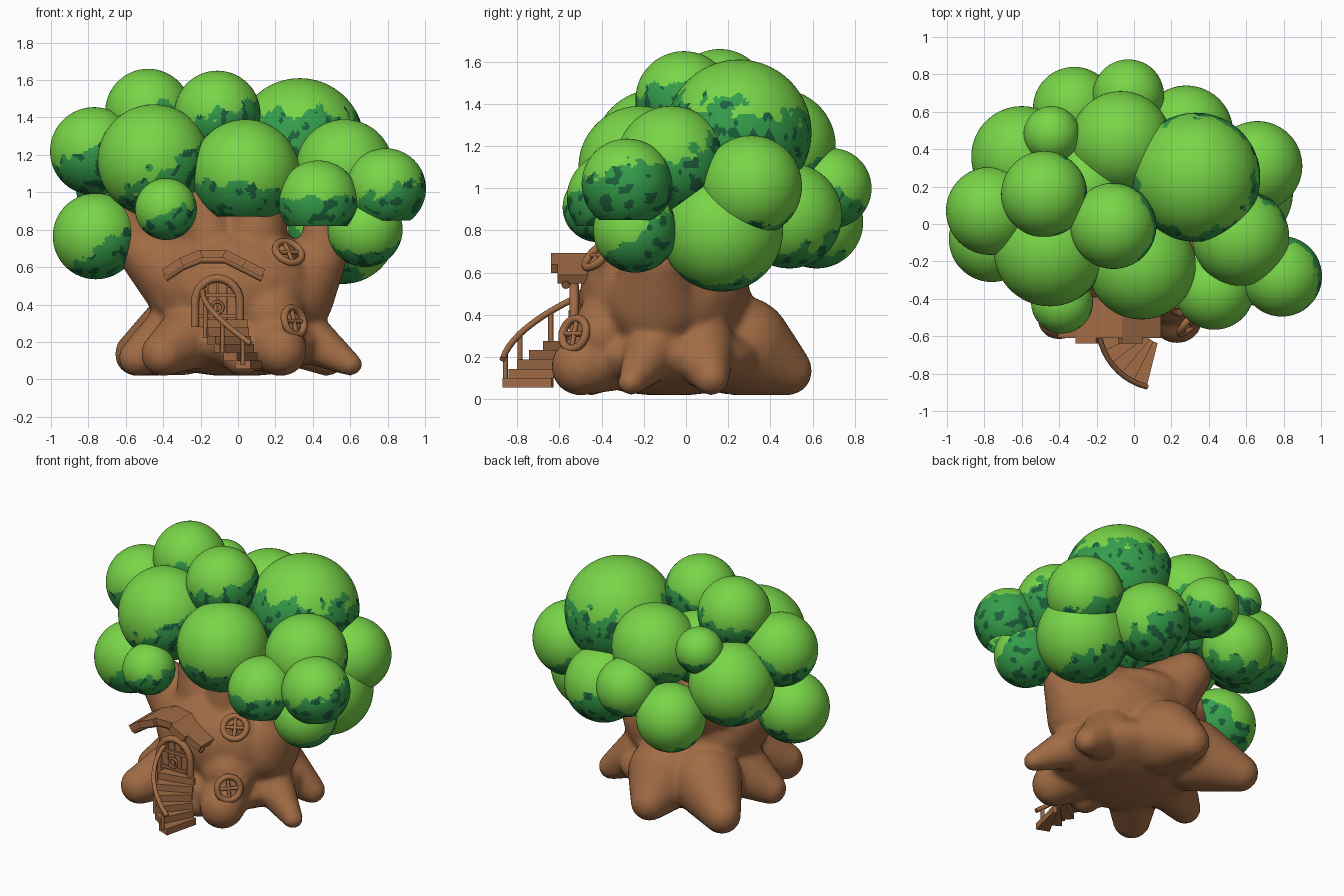
import bpy, bmesh, math
from mathutils import Vector, Matrix, noise

if "Cube" in bpy.data.objects:
    bpy.data.objects.remove(bpy.data.objects["Cube"])


def material(name, rgb):
    m = bpy.data.materials.new(name)
    m.use_nodes = True
    m.diffuse_color = (*rgb, 1)
    m.node_tree.nodes["Principled BSDF"].inputs["Base Color"].default_value = (*rgb, 1)
    return m


BARK = material("bark_brown", (0.36, 0.15, 0.06))
LEAVES = [material("leaf_light_green", (0.19, 0.67, 0.065)),
          material("leaf_mid_green", (0.035, 0.34, 0.07)),
          material("leaf_dark_green", (0.012, 0.12, 0.045))]


def finish(name, bm, mats, smooth=True):
    me = bpy.data.meshes.new(name)
    bm.to_mesh(me)
    bm.free()
    for m in mats:
        me.materials.append(m)
    for p in me.polygons:
        p.use_smooth = smooth
    ob = bpy.data.objects.new(name, me)
    bpy.context.collection.objects.link(ob)
    return ob


def ball(bm, centre, radii):
    mat = Matrix.Translation(centre) @ Matrix.Diagonal((*radii, 1))
    bmesh.ops.create_icosphere(bm, subdivisions=3, radius=1, matrix=mat)


def limb(bm, start, r0, end, r1, count=8):
    a, b = Vector(start), Vector(end)
    for i in range(count):
        t = i / (count - 1)
        ball(bm, a.lerp(b, t), [r0 + (r1 - r0) * t] * 3)


def tube(name, points, radius, cyclic=False):
    cu = bpy.data.curves.new(name, "CURVE")
    cu.dimensions = "3D"
    cu.bevel_depth = radius
    cu.bevel_resolution = 2
    cu.use_fill_caps = True
    sp = cu.splines.new("POLY")
    sp.points.add(len(points) - 1)
    for p, co in zip(sp.points, points):
        p.co = (*co, 1)
    sp.use_cyclic_u = cyclic
    cu.materials.append(BARK)
    ob = bpy.data.objects.new(name, cu)
    bpy.context.collection.objects.link(ob)


def box(name, centre, size, roll=0):
    bm = bmesh.new()
    mat = (Matrix.Translation(centre) @ Matrix.Rotation(roll, 4, "Y")
           @ Matrix.Diagonal((*size, 1)))
    bmesh.ops.create_cube(bm, size=1, matrix=mat)
    finish(name, bm, [BARK], False)


# Trunk: swollen body, spreading roots and branch stubs fused together
bm = bmesh.new()
ball(bm, (0, -0.08, 0.2), (0.49, 0.46, 0.19))
ball(bm, (0, -0.1, 0.48), (0.48, 0.41, 0.36))
ball(bm, (-0.06, -0.05, 0.64), (0.4, 0.36, 0.16))
roots = [(-0.54, 0.38, 0.23, 0.12), (-0.06, 0.48, 0.24, 0.12), (0.48, 0.12, 0.17, 0.085),
         (0.6, -0.26, 0.15, 0.065), (-0.4, -0.5, 0.19, 0.12), (-0.54, -0.15, 0.2, 0.1),
         (0.23, -0.5, 0.2, 0.14), (0.02, -0.45, 0.16, 0.1)]
for x, y, thick, thin in roots:
    limb(bm, (x * 0.55, y * 0.55, 0.25), thick, (x, y, thin + 0.015), thin)
limb(bm, (0.18, -0.35, 0.34), 0.18, (0.25, -0.4, 0.3), 0.12, 4)
limb(bm, (-0.25, -0.1, 0.5), 0.25, (-0.53, -0.1, 0.7), 0.13)
limb(bm, (-0.53, -0.1, 0.7), 0.13, (-0.62, -0.1, 0.85), 0.1)
limb(bm, (0.28, -0.14, 0.46), 0.24, (0.44, -0.14, 0.64), 0.14)
limb(bm, (0.44, -0.14, 0.64), 0.14, (0.45, -0.16, 0.9), 0.075)
limb(bm, (-0.12, -0.2, 0.62), 0.18, (-0.19, -0.22, 0.95), 0.09)
limb(bm, (0.08, -0.2, 0.62), 0.19, (0.12, -0.2, 1.0), 0.14)
limb(bm, (-0.1, 0.02, 0.6), 0.26, (-0.25, 0.22, 0.8), 0.15)
limb(bm, (0.2, -0.3, 0.63), 0.12, (0.24, -0.34, 0.66), 0.08, 3)
for v in bm.verts:
    v.co.z = max(v.co.z, 0.02)
trunk = finish("trunk", bm, [BARK])
rm = trunk.modifiers.new("fuse", "REMESH")
rm.mode = "VOXEL"
rm.voxel_size = 0.02
rm.use_smooth_shade = True
sm = trunk.modifiers.new("soften", "SMOOTH")
sm.factor = 0.5
sm.iterations = 6

# Foliage: x, y, z, radius, x and y lean of the dark patch, where it starts
clumps = [
    (-0.48, 0.16, 1.43, 0.23, 0.2, 0, -0.1), (-0.11, -0.01, 1.42, 0.23, 0.3, 0.1, -0.1),
    (0.33, 0.25, 1.265, 0.345, 0, -0.1, -0.35), (-0.45, -0.14, 1.17, 0.3, 0.7, 0, 0.2),
    (0.04, -0.22, 1.1, 0.29, 0, 0, 0.2), (-0.77, 0.07, 1.22, 0.235, 0.4, 0, -0.1),
    (-0.76, -0.08, 0.765, 0.23, 0.7, 0, 0.25), (-0.385, -0.42, 0.91, 0.165, 0.4, 0, 0.2),
    (0.43, -0.35, 0.955, 0.215, 0, 0, 0), (0.79, -0.28, 1.02, 0.215, 0.4, 0.2, -0.1),
    (0.68, -0.24, 0.8, 0.2, 0, 0.7, 0.1), (0.56, 0.17, 0.8, 0.29, -0.6, 0, 0.5),
    (0.66, 0.31, 1.01, 0.24, -0.5, 0, 0.4), (0.57, -0.07, 1.13, 0.26, 0, 0.8, 0.1),
    (-0.07, 0.44, 1.2, 0.27, 0, 0, 0.3), (-0.03, 0.69, 1.0, 0.19, 0.2, -0.3, 0.2),
    (-0.32, 0.62, 0.84, 0.22, 0, -0.5, 0.4), (0.28, 0.49, 0.87, 0.25, -0.5, 0.3, 0.3),
    (-0.6, 0.36, 1.05, 0.27, 0, -0.3, 0.3), (-0.44, 0.48, 1.28, 0.15, 0, 0, 0.3),
    (-0.25, 0.2, 1.15, 0.24, 0, 0, 0.3)]
flat_bottoms = {4: 0.87, 8: 0.82, 9: 0.85}
for i, (x, y, z, r, lean_x, lean_y, start) in enumerate(clumps):
    centre = Vector((x, y, z))
    bm = bmesh.new()
    bmesh.ops.create_icosphere(bm, subdivisions=5, radius=r,
                               matrix=Matrix.Translation(centre))
    if i in flat_bottoms:
        bmesh.ops.bisect_plane(bm, geom=bm.verts[:] + bm.edges[:] + bm.faces[:],
                               plane_co=(0, 0, flat_bottoms[i]), plane_no=(0, 0, -1),
                               clear_outer=True)
    dark = Vector((lean_x, lean_y, -1)).normalized()
    for f in bm.faces:
        p = f.calc_center_median()
        depth = (p - centre).normalized().dot(dark) - start
        blotch = depth + 0.3 * noise.noise(p * 15) + 0.06 * noise.noise(p * 36)
        if blotch > 0:
            spots = noise.noise(p * 19 + dark * 9) + 0.15 * depth
            f.material_index = 2 if spots > 0.3 else 1
    finish("leaf_clump_%02d" % (i + 1), bm, LEAVES)

# Arched door of planks, with frame and straps
DX, DY = -0.11, -0.53
for i in range(4):
    off = (i - 1.5) * 0.05
    top = 0.41 + math.sqrt(0.11 ** 2 - off ** 2)
    box("door_plank", (DX + off, DY + 0.03, (top + 0.28) / 2), (0.046, 0.06, top - 0.28))
arch = [(DX - 0.12, DY, 0.28)]
for i in range(13):
    a = math.pi * (1 - i / 12)
    arch.append((DX + 0.12 * math.cos(a), DY, 0.41 + 0.13 * math.sin(a)))
arch.append((DX + 0.12, DY, 0.28))
tube("door_frame", arch, 0.022)
for z in (0.34, 0.45):
    box("door_strap", (DX, DY - 0.004, z), (0.2, 0.02, 0.02))


def ring(name, centre, normal, radius, thick):
    q = Vector(normal).to_track_quat("Z", "Y")
    pts = []
    for i in range(20):
        a = i * math.tau / 20
        pts.append(Vector(centre) + q @ Vector((radius * math.cos(a), radius * math.sin(a), 0)))
    tube(name, pts, thick, True)
    return q


ring("door_handle", (DX, DY - 0.02, 0.385), (0, -1, 0), 0.03, 0.008)

# Round windows with cross bars
for centre, normal in (((0.3, -0.53, 0.31), (0.7, -0.65, 0.25)),
                       ((0.27, -0.42, 0.68), (0.35, -0.65, 0.65))):
    q = ring("window_frame", centre, normal, 0.075, 0.02)
    for axis in (Vector((0.075, 0, 0)), Vector((0, 0.075, 0))):
        tube("window_bar", [Vector(centre) - q @ axis, Vector(centre) + q @ axis], 0.012)

# Porch roof: boards laid along a shallow arch, with a front edge beam
eave = [(-0.39, 0.57), (-0.3, 0.63), (-0.2, 0.67), (-0.07, 0.67), (0.03, 0.62), (0.13, 0.57)]
for k, ((x0, z0), (x1, z1)) in enumerate(zip(eave, eave[1:])):
    roll = -math.atan2(z1 - z0, x1 - x0)
    size = math.hypot(x1 - x0, z1 - z0) + 0.01
    depth = 0.22 + 0.03 * (k % 2)
    box("porch_board", ((x0 + x1) / 2, -0.39 - depth / 2, (z0 + z1) / 2),
        (size, depth, 0.045), roll)
tube("porch_beam", [(x, -0.57, z - 0.03) for x, z in eave], 0.02)

# Winding steps fanned around a pivot, with rail and posts
PX, PY, STEPS = 0.15, -0.54, 6


def on_stair(angle, radius, z):
    a = math.radians(angle)
    return Vector((PX + radius * math.cos(a), PY + radius * math.sin(a), z))


for i in range(STEPS):
    bm = bmesh.new()
    a, z = 176 + 13 * i, 0.32 - 0.044 * i
    corners = [on_stair(a, 0.1, z), on_stair(a, 0.34, z),
               on_stair(a + 15, 0.34, z), on_stair(a + 15, 0.1, z)]
    face = bm.faces.new([bm.verts.new(c) for c in corners])
    up = bmesh.ops.extrude_face_region(bm, geom=[face])
    bmesh.ops.translate(bm, vec=(0, 0, -0.045),
                        verts=[g for g in up["geom"] if isinstance(g, bmesh.types.BMVert)])
    bmesh.ops.recalc_face_normals(bm, faces=bm.faces[:])
    finish("stair_step", bm, [BARK], False)
rail = []
for i in range(13):
    t = i / 12
    rail.append(on_stair(168 + 88 * t, 0.34, 0.5 - 0.31 * t ** 1.2))
tube("stair_rail", rail, 0.015)
for k, foot in ((4, 0.22), (8, 0.14), (11, 0.08)):
    tube("rail_post", [rail[k], Vector((rail[k].x, rail[k].y, foot))], 0.012)
